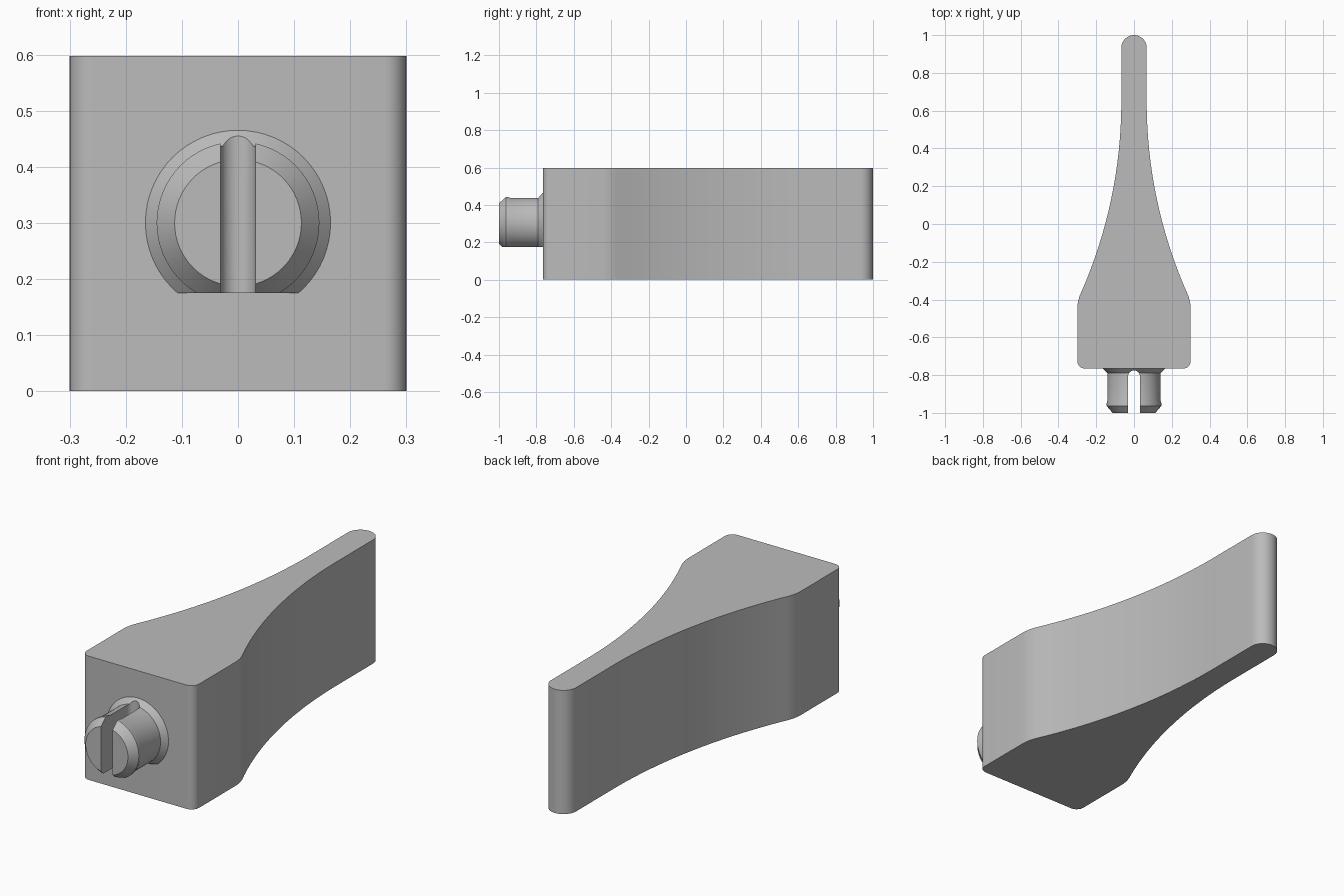
import bpy, bmesh, math
from mathutils import Vector, Matrix

cube = bpy.data.objects.get("Cube")
if cube:
    bpy.data.objects.remove(cube)

HEIGHT = 0.597
MID = 0.3

grey = bpy.data.materials.new("light grey plastic")
grey.use_nodes = True
grey.diffuse_color = (0.5, 0.5, 0.5, 1)
grey.node_tree.nodes["Principled BSDF"].inputs["Base Color"].default_value = (0.5, 0.5, 0.5, 1)


def make_object(name, bm):
    bmesh.ops.recalc_face_normals(bm, faces=bm.faces)
    mesh = bpy.data.meshes.new(name)
    bm.to_mesh(mesh)
    bm.free()
    mesh.materials.append(grey)
    obj = bpy.data.objects.new(name, mesh)
    bpy.context.collection.objects.link(obj)
    return obj


def activate(obj):
    bpy.ops.object.select_all(action='DESELECT')
    obj.select_set(True)
    bpy.context.view_layer.objects.active = obj


def smooth(obj):
    activate(obj)
    bpy.ops.object.shade_smooth_by_angle(angle=math.radians(25))


def arc(cx, cy, r, start, end, steps):
    angles = [start + (end - start) * i / steps for i in range(steps + 1)]
    return [(cx + r * math.cos(a), cy + r * math.sin(a)) for a in angles]


def extrude_outline(name, points, z0, z1):
    bm = bmesh.new()
    face = bm.faces.new([bm.verts.new((x, y, z0)) for x, y in points])
    grown = bmesh.ops.extrude_face_region(bm, geom=[face])["geom"]
    verts = [g for g in grown if isinstance(g, bmesh.types.BMVert)]
    bmesh.ops.translate(bm, verts=verts, vec=(0, 0, z1 - z0))
    return make_object(name, bm)


# Handle body: rounded base corner, shoulder, long concave flank, round tip
SWEEP, TURN, TIP = 2.513, 0.4175, 0.067
half = arc(0.26, -0.725, 0.04, -math.pi / 2, 0, 8)
half += arc(0.1, -0.45, 0.2, 0, TURN, 8)
half += arc(TIP + SWEEP, 0.65, SWEEP, math.pi + TURN, math.pi, 28)[1:]
half += arc(0, 1 - TIP, TIP, 0, math.pi / 2, 12)
outline = half + [(-x, y) for x, y in reversed(half[:-1])]
body = extrude_outline("handle_body", outline, 0, HEIGHT)
smooth(body)

# Peg: turned profile (radius, y) with a flared foot, snap bead and chamfered end
profile = [(0, -0.74), (0.165, -0.74), (0.165, -0.765), (0.14, -0.79),
           (0.14, -0.935), (0.145, -0.95), (0.145, -0.963), (0.113, -1), (0, -1)]
bm = bmesh.new()
verts = [bm.verts.new((r, y, MID)) for r, y in profile]
edges = [bm.edges.new(pair) for pair in zip(verts, verts[1:])]
bmesh.ops.spin(bm, geom=verts + edges, cent=(0, 0, MID), axis=(0, 1, 0),
               angle=2 * math.pi, steps=64, use_duplicate=False)
bmesh.ops.remove_doubles(bm, verts=bm.verts, dist=0.0001)

# Flat underside of the peg
cut = bmesh.ops.bisect_plane(bm, geom=bm.verts[:] + bm.edges[:] + bm.faces[:],
                             plane_co=(0, 0, 0.175), plane_no=(0, 0, -1),
                             clear_outer=True)
rim = [g for g in cut["geom_cut"] if isinstance(g, bmesh.types.BMEdge)]
bmesh.ops.contextual_create(bm, geom=rim)
peg = make_object("split_peg", bm)

# Round-ended slot through the peg
SLOT = 0.031
slot_outline = [(-SLOT, -1.1), (SLOT, -1.1)] + arc(0, -0.806, SLOT, 0, math.pi, 16)
cutter = extrude_outline("slot_cutter", slot_outline, 0.05, 0.55)
cutter.hide_render = True
mod = peg.modifiers.new("slot", 'BOOLEAN')
mod.operation = 'DIFFERENCE'
mod.solver = 'EXACT'
mod.object = cutter
activate(peg)
bpy.ops.object.modifier_apply(modifier=mod.name)
bpy.data.objects.remove(cutter)
smooth(peg)
